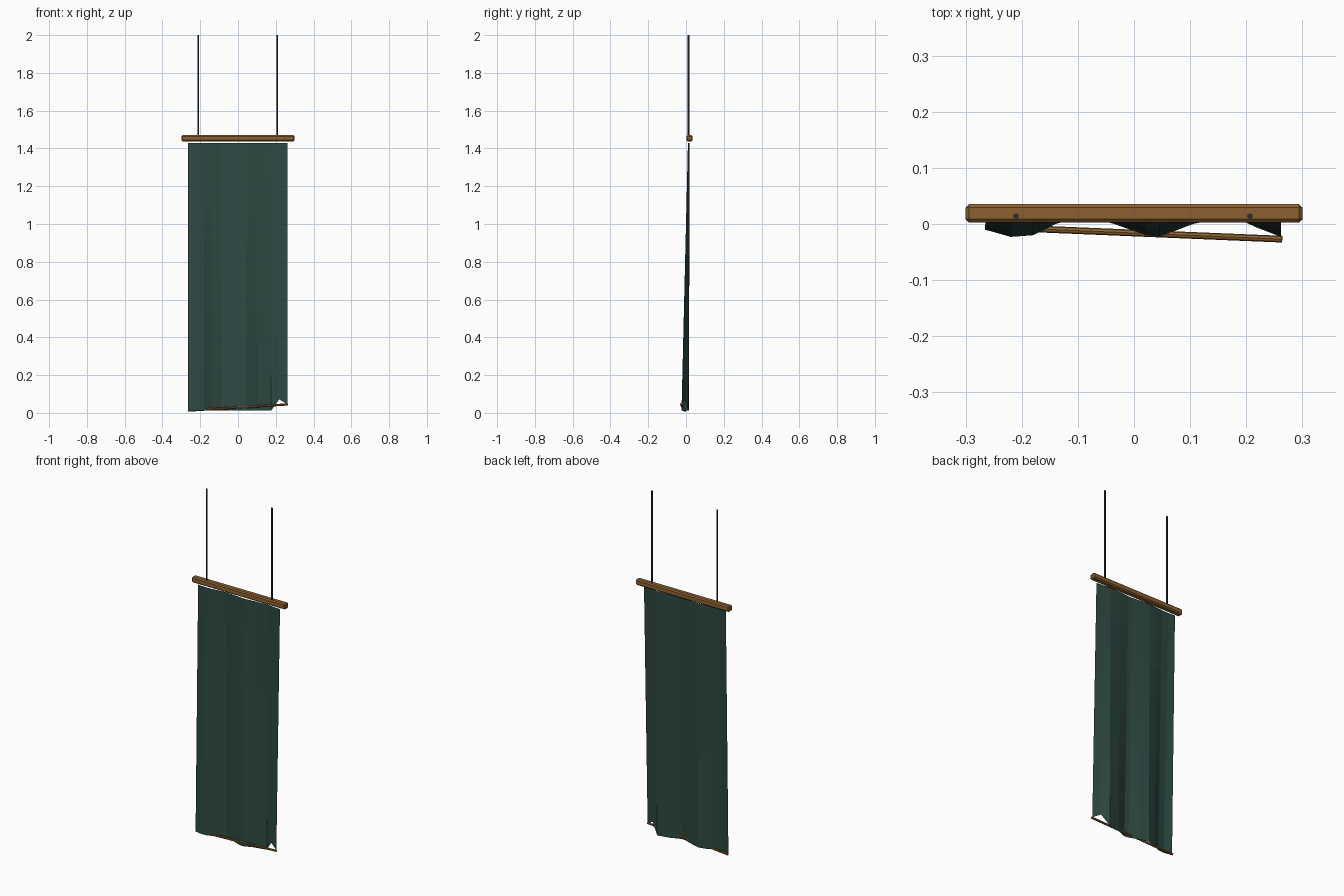
import bpy, bmesh
from mathutils import Vector

if "Cube" in bpy.data.objects:
    bpy.data.objects.remove(bpy.data.objects["Cube"])


def material(name, rgb):
    m = bpy.data.materials.new(name)
    m.diffuse_color = (*rgb, 1)
    m.use_nodes = True
    m.node_tree.nodes["Principled BSDF"].inputs["Base Color"].default_value = m.diffuse_color
    return m


wood = material("wood", (0.27, 0.12, 0.03))
cloth = material("green_cloth", (0.026, 0.066, 0.055))
cord = material("dark_cord", (0.025, 0.032, 0.04))


def finish(bm, name, mat):
    me = bpy.data.meshes.new(name)
    bm.to_mesh(me)
    bm.free()
    me.materials.append(mat)
    ob = bpy.data.objects.new(name, me)
    bpy.context.collection.objects.link(ob)
    return ob


def stick(name, a, b, radius, sides, mat):
    a, b = Vector(a), Vector(b)
    bm = bmesh.new()
    bmesh.ops.create_cone(bm, cap_ends=True, segments=sides, radius1=radius,
                          radius2=radius, depth=(b - a).length)
    ob = finish(bm, name, mat)
    ob.location = (a + b) / 2
    ob.rotation_mode = 'QUATERNION'
    ob.rotation_quaternion = (b - a).to_track_quat('Z', 'Y')
    return ob


# Top bar: square with chamfered edges
bm = bmesh.new()
bmesh.ops.create_cube(bm, size=1)
bmesh.ops.scale(bm, vec=(0.6, 0.033, 0.033), verts=bm.verts)
bmesh.ops.bevel(bm, geom=bm.edges[:], offset=0.006, segments=1, affect='EDGES')
finish(bm, "top_bar", wood).location = (0, 0.019, 1.454)

# Hanging cords
for side, x in (("left", -0.21), ("right", 0.207)):
    stick(side + "_cord", (x, 0.014, 1.46), (x, 0.014, 2.0), 0.005, 6, cord)

# Slightly tilted thin bottom bar
stick("bottom_bar", (-0.265, -0.005, 0.012), (0.264, -0.027, 0.045), 0.006, 8, wood)

# Cloth: folds deepen toward the uneven lower edge (x, y, z of hem)
hem = [(-0.265, -0.010, 0.010), (-0.22, -0.023, 0.012), (-0.18, -0.020, 0.012),
       (-0.14, 0.000, 0.012), (-0.088, 0.015, 0.013), (-0.035, 0.000, 0.014),
       (0.02, -0.020, 0.013), (0.045, -0.023, 0.012), (0.105, 0.000, 0.012),
       (0.175, 0.014, 0.012), (0.218, -0.006, 0.072), (0.262, -0.023, 0.045)]
rows = 8
bm = bmesh.new()
grid = []
for r in range(rows + 1):
    t = r / rows
    grid.append([bm.verts.new((x, y * (1 - t) + (0.016 + y * 0.25) * t,
                               z * (1 - t) + 1.43 * t)) for x, y, z in hem])
for lo, hi in zip(grid, grid[1:]):
    for i in range(len(hem) - 1):
        bm.faces.new((lo[i], lo[i + 1], hi[i + 1], hi[i]))
finish(bm, "banner_cloth", cloth)
